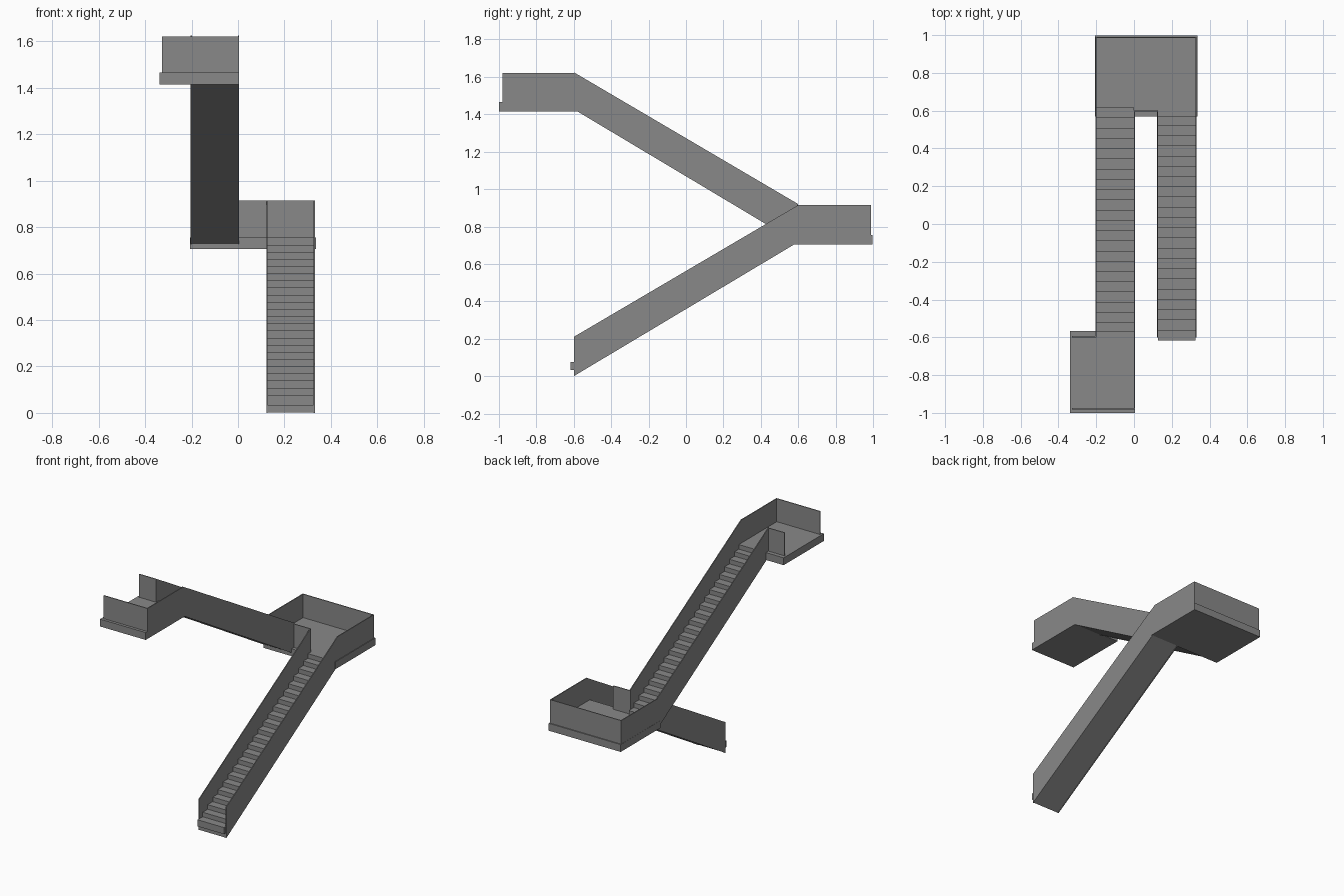
import bpy, bmesh

cube = bpy.data.objects.get("Cube")
if cube:
    bpy.data.objects.remove(cube, do_unlink=True)

grey = bpy.data.materials.new("concrete_grey")
grey.use_nodes = True
tone = (0.25, 0.25, 0.25, 1)
grey.diffuse_color = tone
grey.node_tree.nodes["Principled BSDF"].inputs["Base Color"].default_value = tone


def extrude_x(name, profile, x0, x1):
    """Solid from a (y, z) outline, extruded from x0 to x1."""
    bm = bmesh.new()
    face = bm.faces.new([bm.verts.new((x0, y, z)) for y, z in profile])
    moved = bmesh.ops.extrude_face_region(bm, geom=[face])["geom"]
    bmesh.ops.translate(bm, vec=(x1 - x0, 0, 0),
                        verts=[v for v in moved if isinstance(v, bmesh.types.BMVert)])
    bmesh.ops.recalc_face_normals(bm, faces=bm.faces)
    mesh = bpy.data.meshes.new(name)
    bm.to_mesh(mesh)
    bm.free()
    mesh.materials.append(grey)
    obj = bpy.data.objects.new(name, mesh)
    bpy.context.collection.objects.link(obj)
    return obj


def box(name, x0, x1, y0, y1, z0, z1):
    return extrude_x(name, [(y0, z0), (y1, z0), (y1, z1), (y0, z1)], x0, x1)


STEPS, GOING, RISE = 22, 0.0542, 0.0308
FLOOR = 0.71      # height between the two landings
WIDTH = 0.21      # flight width over its side panels
T = 0.006         # panel thickness


def flight(name, x, side, lift):
    """Flight with stepped top, flat soffit and two side panels; side flips y."""
    def place(points):
        return [(side * y, z + lift) for y, z in points]

    stair = [(0.575, 0.705), (-0.6, 0.002), (-0.6, 0.032)]
    for i in range(STEPS):
        y, top = -0.617 + i * GOING, 0.077 + i * RISE
        stair += [(y, top - (RISE if i else 0.045)), (y, top)]
    stair.append((0.575, top))
    extrude_x(name + "_steps", place(stair), x + T, x + WIDTH - T)

    panel = [(-0.6, 0), (-0.6, 0.21), (0.6, 0.915), (0.6, 0.71), (0.58, 0.705)]
    for label, px in (("right", x), ("left", x + WIDTH - T)):
        extrude_x(f"{name}_{label}_panel", place(panel), px, px + T)


flight("lower_flight", 0.122, 1, 0)
flight("upper_flight", -0.205, -1, FLOOR)

# Middle landing: slab, outer walls and a short wall between the flights
box("middle_landing_slab", -0.206, 0.336, 0.57, 0.997, 0.705, 0.755)
box("middle_back_wall", -0.205, 0.332, 0.984, 0.99, 0.755, 0.915)
box("middle_left_wall", 0.326, 0.332, 0.6, 0.984, 0.755, 0.915)
box("middle_right_wall", -0.205, -0.199, 0.6, 0.984, 0.755, 0.915)
box("middle_gap_wall", 0.005, 0.122, 0.594, 0.6, 0.755, 0.915)

# Top landing: open on its right side
box("top_landing_slab", -0.339, 0.005, -1, -0.567, 1.415, 1.465)
box("top_front_wall", -0.327, 0.005, -0.981, -0.975, 1.465, 1.622)
box("top_left_wall", -0.001, 0.005, -0.975, -0.6, 1.465, 1.622)
box("top_gap_wall", -0.327, -0.205, -0.6, -0.594, 1.465, 1.622)
